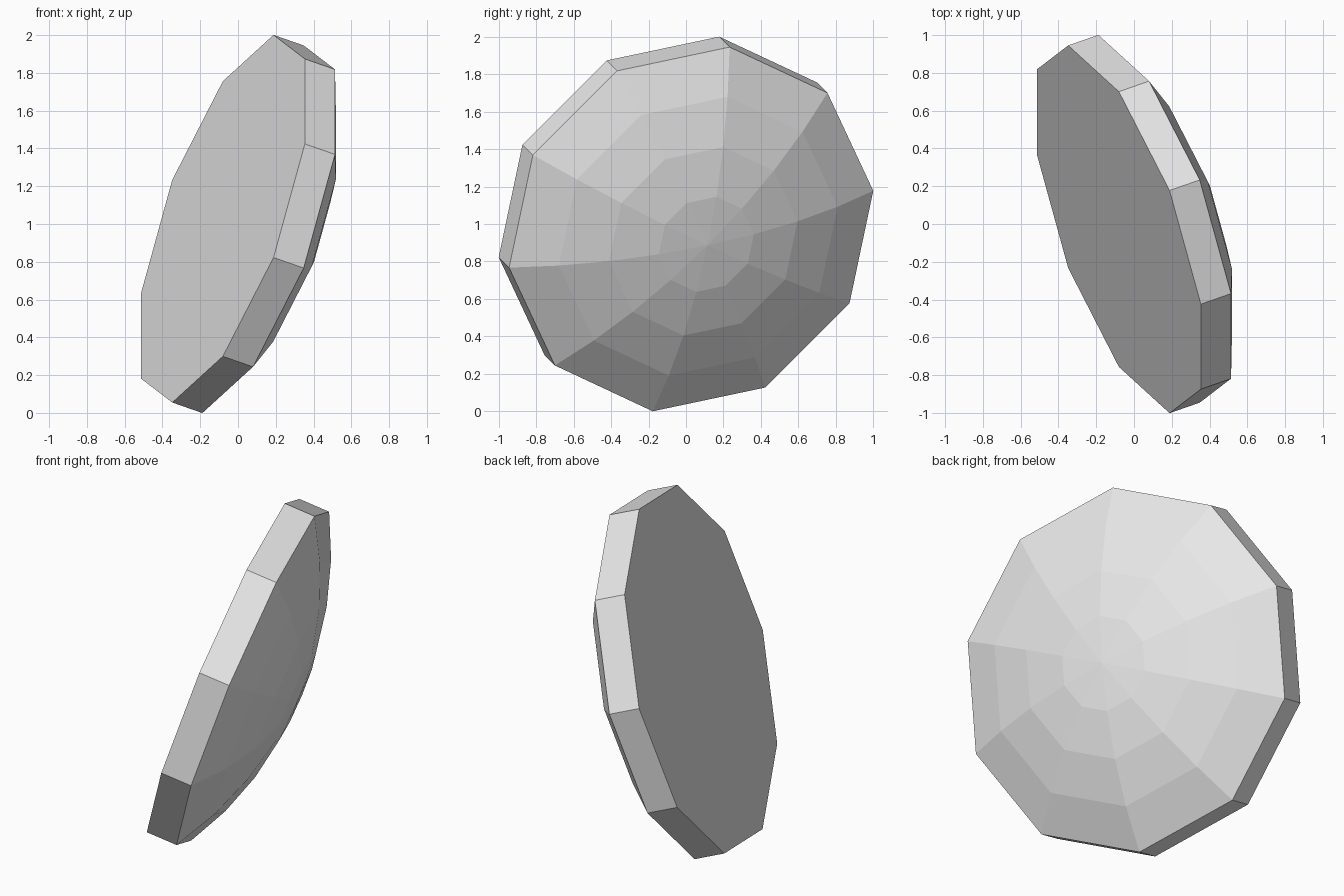
import bpy, bmesh, math
from mathutils import Vector

cube = bpy.data.objects.get("Cube")
if cube:
    bpy.data.objects.remove(cube, do_unlink=True)

SIDES = 10
RADIUS = 1.03        # corner radius of the flat base
RIM = 0.178          # height of the straight rim
CAP = math.radians(30)
STEPS = 4

# Tilted frame: axis runs from the flat base towards the dome
axis = Vector((0.896, 0.313, -0.313)).normalized()
u = Vector((0, 1, 1)).normalized()
w = axis.cross(u)
centre = Vector((-0.08, -0.028, 1.028))

# Grey material
grey = bpy.data.materials.new("light_grey")
grey.use_nodes = True
colour = (0.8, 0.8, 0.8, 1)
grey.diffuse_color = colour
grey.node_tree.nodes["Principled BSDF"].inputs["Base Color"].default_value = colour

# Profile: base edge, then rings of a spherical cap
ball = RADIUS / math.sin(CAP)


def cap_height(angle):
    return RIM + ball * (math.cos(angle) - math.cos(CAP))


profile = [(RADIUS, 0.0)]
for i in range(STEPS, 0, -1):
    angle = CAP * i / STEPS
    profile.append((ball * math.sin(angle), cap_height(angle)))

bm = bmesh.new()


def ring(radius, height):
    turns = [math.tau * k / SIDES for k in range(SIDES)]
    return [bm.verts.new(centre + axis * height
                         + radius * (math.cos(t) * u + math.sin(t) * w)) for t in turns]


rings = [ring(r, h) for r, h in profile]

# Flat base
bm.faces.new(rings[0][::-1])

# Rim and dome bands
for low, high in zip(rings, rings[1:]):
    for k in range(SIDES):
        n = (k + 1) % SIDES
        bm.faces.new((low[k], low[n], high[n], high[k]))

# Dome tip
tip = bm.verts.new(centre + axis * cap_height(0))
for k in range(SIDES):
    bm.faces.new((rings[-1][k], rings[-1][(k + 1) % SIDES], tip))

bmesh.ops.recalc_face_normals(bm, faces=bm.faces)
mesh = bpy.data.meshes.new("domed_disc")
bm.to_mesh(mesh)
bm.free()
mesh.materials.append(grey)
bpy.context.collection.objects.link(bpy.data.objects.new("domed_disc", mesh))
